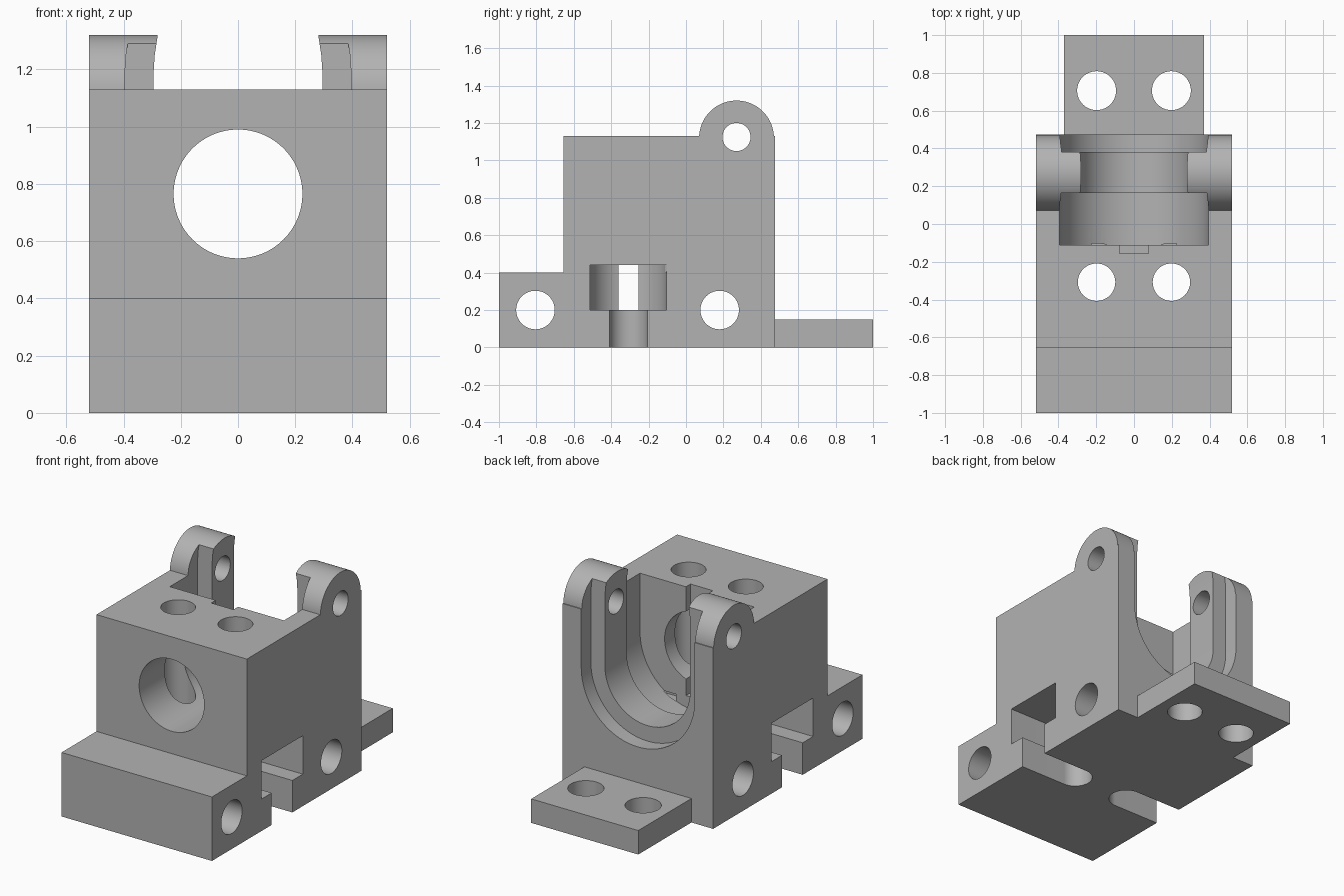
import bpy, bmesh
from math import sin, cos, pi, radians

cube = bpy.data.objects.get("Cube")
if cube:
    bpy.data.objects.remove(cube, do_unlink=True)

grey = bpy.data.materials.new("machined grey")
grey.use_nodes = True
grey.diffuse_color = (0.45, 0.45, 0.45, 1)
grey.node_tree.nodes["Principled BSDF"].inputs["Base Color"].default_value = (0.45, 0.45, 0.45, 1)


def prism(name, axis, points, start, end):
    """Extrude a flat outline along an axis; outline uses the other two axes in order."""
    bm = bmesh.new()

    def place(p, t):
        return {"x": (t, p[0], p[1]), "y": (p[0], t, p[1]), "z": (p[0], p[1], t)}[axis]

    rings = [[bm.verts.new(place(p, t)) for p in points] for t in (start, end)]
    bm.faces.new(rings[0])
    bm.faces.new(rings[1][::-1])
    n = len(points)
    for i in range(n):
        j = (i + 1) % n
        bm.faces.new((rings[0][i], rings[1][i], rings[1][j], rings[0][j]))
    bmesh.ops.recalc_face_normals(bm, faces=bm.faces)
    mesh = bpy.data.meshes.new(name)
    bm.to_mesh(mesh)
    bm.free()
    mesh.materials.append(grey)
    obj = bpy.data.objects.new(name, mesh)
    bpy.context.collection.objects.link(obj)
    return obj


def arc(cx, cy, r, a0, a1, n=48):
    angles = [radians(a0 + (a1 - a0) * i / n) for i in range(n + 1)]
    return [(cx + r * cos(a), cy + r * sin(a)) for a in angles]


def circle(cx, cy, r, n=64):
    return arc(cx, cy, r, 0, 360, n)[:-1]


def rect(a0, b0, a1, b1):
    return [(a0, b0), (a1, b0), (a1, b1), (a0, b1)]


def u_outline(r):
    """Round-bottomed opening whose walls lean in slightly at the top."""
    lean = [(r, 1.19), (r - 0.004, 1.25), (r - 0.016, 1.33), (r - 0.018, 1.4)]
    return arc(0, 0.765, r, 180, 360) + lean + [(-x, z) for x, z in reversed(lean)]


def finish(obj, cutters):
    """Cut all the cutters out of a part and shade its round walls smooth."""
    for c in cutters:
        c.hide_render = True
        m = obj.modifiers.new("cut", "BOOLEAN")
        m.operation, m.solver, m.object = "DIFFERENCE", "EXACT", c
    depsgraph = bpy.context.evaluated_depsgraph_get()
    mesh = bpy.data.meshes.new_from_object(obj.evaluated_get(depsgraph))
    obj.modifiers.clear()
    obj.data = mesh
    mesh.materials.clear()
    mesh.materials.append(grey)
    for p in mesh.polygons:
        p.material_index = 0
    for c in cutters:
        bpy.data.objects.remove(c, do_unlink=True)
    bpy.ops.object.select_all(action="DESELECT")
    obj.select_set(True)
    bpy.context.view_layer.objects.active = obj
    bpy.ops.object.shade_smooth_by_angle(angle=radians(30))


# Main block: front step, body and rounded ears in one side outline
side = [(-1, 0), (0.475, 0), (0.475, 1.13)]
side += arc(0.27, 1.12, 0.2, 2.9, 177.1)
side += [(-0.655, 1.13), (-0.655, 0.4), (-1, 0.4)]
block = prism("housing_block", "x", side, -0.52, 0.52)

cuts = [
    # Stepped U-shaped pocket open to the back and top
    prism("neck_cut", "y", u_outline(0.295), -0.05, 0.6),
    prism("front_pocket_cut", "y", u_outline(0.395), -0.11, 0.165),
    prism("rear_pocket_cut", "y", u_outline(0.392), 0.38, 0.7),
    # Front bore and the keyway above it
    prism("bore_cut", "y", circle(0, 0.765, 0.225, 96), -0.8, 0),
    prism("keyway_cut", "z", rect(-0.077, -0.155, 0.077, 0), 0.45, 1.5),
    # Cross holes through feet and ears
    prism("front_cross_hole", "x", circle(-0.805, 0.2, 0.103), -0.7, 0.7),
    prism("rear_cross_hole", "x", circle(0.18, 0.2, 0.103), -0.7, 0.7),
    prism("pivot_hole", "x", circle(0.27, 1.125, 0.075), -0.7, 0.7),
]

# T-slots from each side with a bolt hole above
for s in (-1, 1):
    def slot(r):
        pts = arc(0.198, -0.308, r, 90, 270) + [(0.7, -0.308 - r), (0.7, -0.308 + r)]
        return [(s * x, y) for x, y in pts]
    cuts += [
        prism("slot_stem", "z", slot(0.102), -0.2, 0.3),
        prism("slot_head", "z", slot(0.205), 0.2, 0.44),
        prism("bolt_hole", "z", circle(s * 0.198, -0.308, 0.099), 0.32, 1.5),
    ]
finish(block, cuts)

# Rear mounting foot with two holes
foot = prism("rear_foot", "z", rect(-0.37, 0.475, 0.37, 1), 0, 0.15)
finish(foot, [prism("foot_hole", "z", circle(s * 0.198, 0.706, 0.103), -0.2, 0.4) for s in (-1, 1)])
